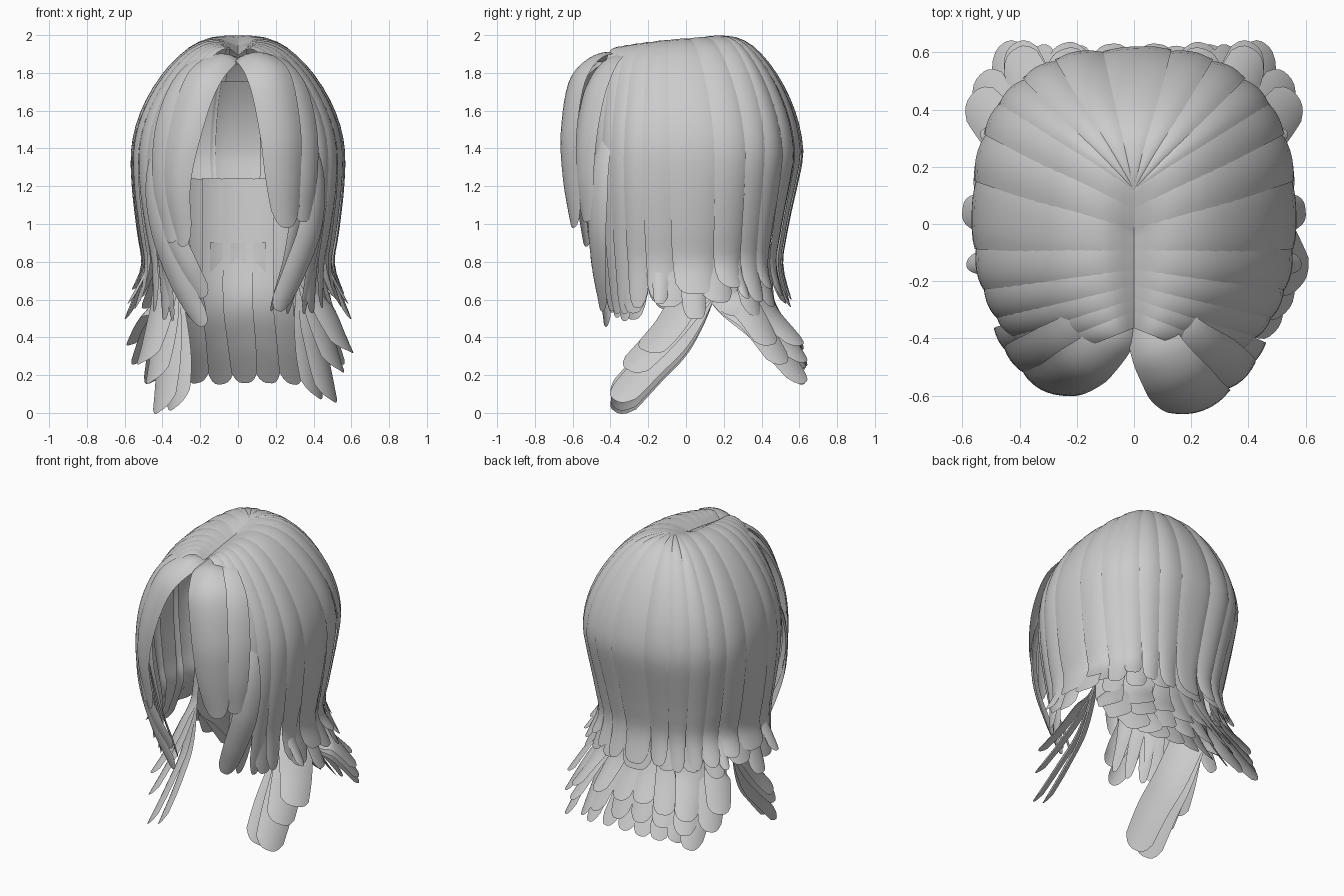
import bpy, math, random
from mathutils import Vector

random.seed(4)
cube = bpy.data.objects.get("Cube")
if cube:
    bpy.data.objects.remove(cube, do_unlink=True)

GREY = (0.6, 0.6, 0.6, 1)
hair = bpy.data.materials.new("hair_grey")
hair.use_nodes = True
hair.diffuse_color = GREY
hair.node_tree.nodes["Principled BSDF"].inputs["Base Color"].default_value = GREY


def spline(pts, t):
    """Smooth curve through the points, t from 0 to 1."""
    n = len(pts) - 1
    i = min(int(t * n), n - 1)
    k = t * n - i
    b, c = Vector(pts[i]), Vector(pts[i + 1])
    a = Vector(pts[i - 1]) if i > 0 else 2 * b - c
    d = Vector(pts[i + 2]) if i + 2 <= n else 2 * c - b
    return b + 0.5 * k * (c - a + k * (2 * a - 5 * b + 4 * c - d + k * (3 * (b - c) + d - a)))


def card(name, func, cols=8, rows=26):
    """Curved sheet from func(u, t) with u across (-1..1) and t along (0..1)."""
    verts = [func(2 * i / cols - 1, j / rows) for j in range(rows + 1) for i in range(cols + 1)]
    w = cols + 1
    faces = [(j * w + i, j * w + i + 1, (j + 1) * w + i + 1, (j + 1) * w + i)
             for j in range(rows) for i in range(cols)]
    mesh = bpy.data.meshes.new(name)
    mesh.from_pydata(verts, [], faces)
    mesh.materials.append(hair)
    for p in mesh.polygons:
        p.use_smooth = True
    obj = bpy.data.objects.new(name, mesh)
    bpy.context.collection.objects.link(obj)


def power(v, e):
    return math.copysign(abs(v) ** e, v)


def panel(name, az, half, tip_z, tip_f=0.98, size=1.0, start=0.0, inward=0.0):
    """Strand lying on the head shape; az is degrees from the back towards +x."""
    side = 1 if az >= 0 else -1
    prof = [(0, 1.95), (.2, 1.99), (.45, 1.945), (.7, 1.81), (.9, 1.62), (1, 1.42),
            (1, 1.2), (.95, .95), (.91, .78), (tip_f, tip_z)]

    def func(u, t):
        ang = az + u * half * (1 - 0.3 * t ** 5)
        if abs(az) > 50:
            ang = abs(ang)
        a = math.radians(ang)
        front = min(max((abs(ang) - 50) / 100, 0), 1.05)
        back = max(math.cos(a), 0)
        f, z = spline(prof, start + (1 - start) * t * (1 - 0.045 * abs(u) ** 3))
        bend = min(max((1.2 - z) / 0.7, 0), 1)
        waist = math.sin(math.pi * min(max((1.35 - z) / 1.1, 0), 1))
        f *= (1 - inward * bend ** 1.4) * (1 - 0.13 * back * waist)
        grow = size + 0.022 * (1 - u * u) + 0.014 * u * side
        ex = 0.55 * power(math.sin(a), 0.8) * grow
        ey = 0.04 + 0.565 * power(math.cos(a), 0.8) * grow
        if abs(az) > 50:
            ex *= side
        root_y = 0.12 - 0.47 * front
        z += 0.006 * (1 - u * u) * min(4 * f, 1) - 0.075 * front ** 1.5 * max(z - 1.2, 0)
        z -= (1 - size) * 0.8 * max(z - 1.2, 0)
        z += 0.035 * max(0, 1 - 5 * f) * max(0, 1 - 3 * front)
        return (ex * f, root_y * (1 - f) + ey * f, z)
    card(name, func)


def lock(name, pts, width, root=0.6, tip=0.7, curl=0.3, normal=None):
    """Free strand along a path, bowed across its width with a rounded end."""
    def func(u, t):
        tt = t * (1 - 0.07 * abs(u) ** 3)
        p = spline(pts, tt)
        tan = (spline(pts, min(tt + .02, 1)) - spline(pts, max(tt - .02, 0))).normalized()
        n = Vector(normal) if normal else p - Vector((0, 0, min(p.z, 1.4)))
        n = (n - tan * n.dot(tan)).normalized()
        w = width / 2 * (root + (1 - root) * min(t * 2.5, 1)) * (1 - (1 - tip) * t ** 4)
        return p + tan.cross(n) * (u * w) - n * (curl * w * u * u)
    card(name, func)


# Crown sheets fanning down the back
for i in range(7):
    panel("back_strand", (i - 3) * 15, 9.5, 0.62 + random.uniform(-.04, .04), 0.99)
for i in range(5):
    panel("back_under_strand", (i - 2) * 21, 12, 0.57 + random.uniform(-.03, .03), 1.02, 0.96, 0.36)

# Side sheets falling from the centre parting
for s, name in ((1, "left"), (-1, "right")):
    for az, half, z, f, inn in (
            (57, 10, .6, 1.04, 0), (73, 10, .68, 1.03, 0), (89, 10, .64, 1.0, 0),
            (104, 9, .57, .97, .02), (117, 8.5, .53, .93, .07), (128, 8, .5, .86, .13),
            (137, 7.5, .5, .8, .22), (146, 7, .55, .75, .36)):
        panel(f"{name}_side_strand", s * az, half, z + random.uniform(-.03, .03), f, inward=inn)
    for az, z, f in ((60, .52, 1.08), (80, .57, 1.06), (100, .54, 1.03), (122, .5, .93)):
        panel(f"{name}_side_under_strand", s * az, 11, z + random.uniform(-.03, .03), f, 0.96, 0.36,
              inward=max(0, (az - 100) / 200))
    # Thin flicked ends
    for az, z in ((66, .6), (90, .49), (104, .57)):
        panel(f"{name}_flick", s * az, 5, z, 1.1, 0.97, 0.5)

# Bangs
lock("left_bang_inner", [(.02, -.31, 1.89), (.09, -.47, 1.9), (.18, -.60, 1.78), (.235, -.65, 1.5),
                         (.25, -.64, 1.25), (.265, -.595, .98)], .25, .6, .65)
lock("left_bang_outer", [(.05, -.28, 1.89), (.16, -.41, 1.88), (.28, -.50, 1.74), (.345, -.55, 1.5),
                         (.36, -.56, 1.25), (.35, -.53, 1.01)], .23, .7, .6)
lock("right_bang_inner", [(-.02, -.30, 1.89), (-.08, -.42, 1.89), (-.2, -.53, 1.77), (-.29, -.58, 1.5),
                          (-.335, -.57, 1.2), (-.29, -.53, .88)], .21, .5, .6)
lock("right_bang_outer", [(-.05, -.28, 1.89), (-.16, -.38, 1.88), (-.29, -.46, 1.74), (-.38, -.50, 1.5),
                          (-.40, -.51, 1.2), (-.35, -.5, .9)], .21, .7, .6)
# Long face-framing locks
lock("left_front_lock", [(.3, -.40, 1.6), (.41, -.47, 1.3), (.40, -.49, 1.0), (.31, -.48, .75),
                         (.21, -.45, .54)], .16)
lock("right_front_lock", [(-.3, -.40, 1.6), (-.41, -.47, 1.3), (-.38, -.49, 1.0), (-.28, -.49, .78),
                          (-.18, -.46, .61)], .15)
lock("right_front_lock_low", [(-.34, -.38, 1.6), (-.45, -.42, 1.3), (-.43, -.45, 1.0), (-.32, -.45, .7),
                              (-.18, -.43, .46)], .15)

# Nape: central flared sheets
for i in range(5):
    x = (i - 2) * 0.115
    lock("nape_strand", [(x, .45 - x * x, 1.24), (x, .42 - x * x, .85), (x, .39, .58),
                         (x * 1.03 + .02, .48, .37),
                         (x * 1.1 + .04, .62, .15 + random.uniform(-.01, .01))], .16, 1, .85, .12)
# Nape: shorter tiers above
for row, (tip_z, tip_y) in enumerate(((.25, .63), (.36, .61))):
    for i in range(6):
        x = (i - 2.5) * 0.14
        lock("nape_tier_strand", [(x * .8, .42, .9), (x * .85, .42, .68 + row * .03),
                                  (x, .49 - x * x * .3, .5 + row * .04),
                                  (x * 1.2, tip_y, tip_z + random.uniform(-.03, .03))], .19, 1, .75, .2)

# Nape corners and forward-swept locks
for s, name in ((1, "left"), (-1, "right")):
    for x, y, z in ((.34, .62, .18), (.46, .63, .16), (.54, .52, .26), (.57, .45, .36)):
        lock(f"{name}_corner_strand", [(s * .36, .25, .9), (s * .37, .2, .66),
                                       (s * (x * .5 + .19), .16 + y * .38, (z + .68) / 2 + .03),
                                       (s * x, y, z)], .19, .9, .8, .2)
    shift = 0.08 if s > 0 else 0
    for x, y, z in ((.33, -.38, .03), (.41, -.38, .01), (.45, -.31, .17), (.5, -.22, .27)):
        x += shift
        z += 0.06 if s > 0 else 0
        lock(f"{name}_forward_strand", [(s * .40, .12, .95), (s * .40, .08, .7),
                                        (s * (.22 + x * .4), .03 + y * .2, .4 + z * .6),
                                        (s * (.08 + x * .75), .03 + y * .62, .21 + z * .75),
                                        (s * x, y, z)], .22, .9, .85, .2, (s, -.75, .4))
